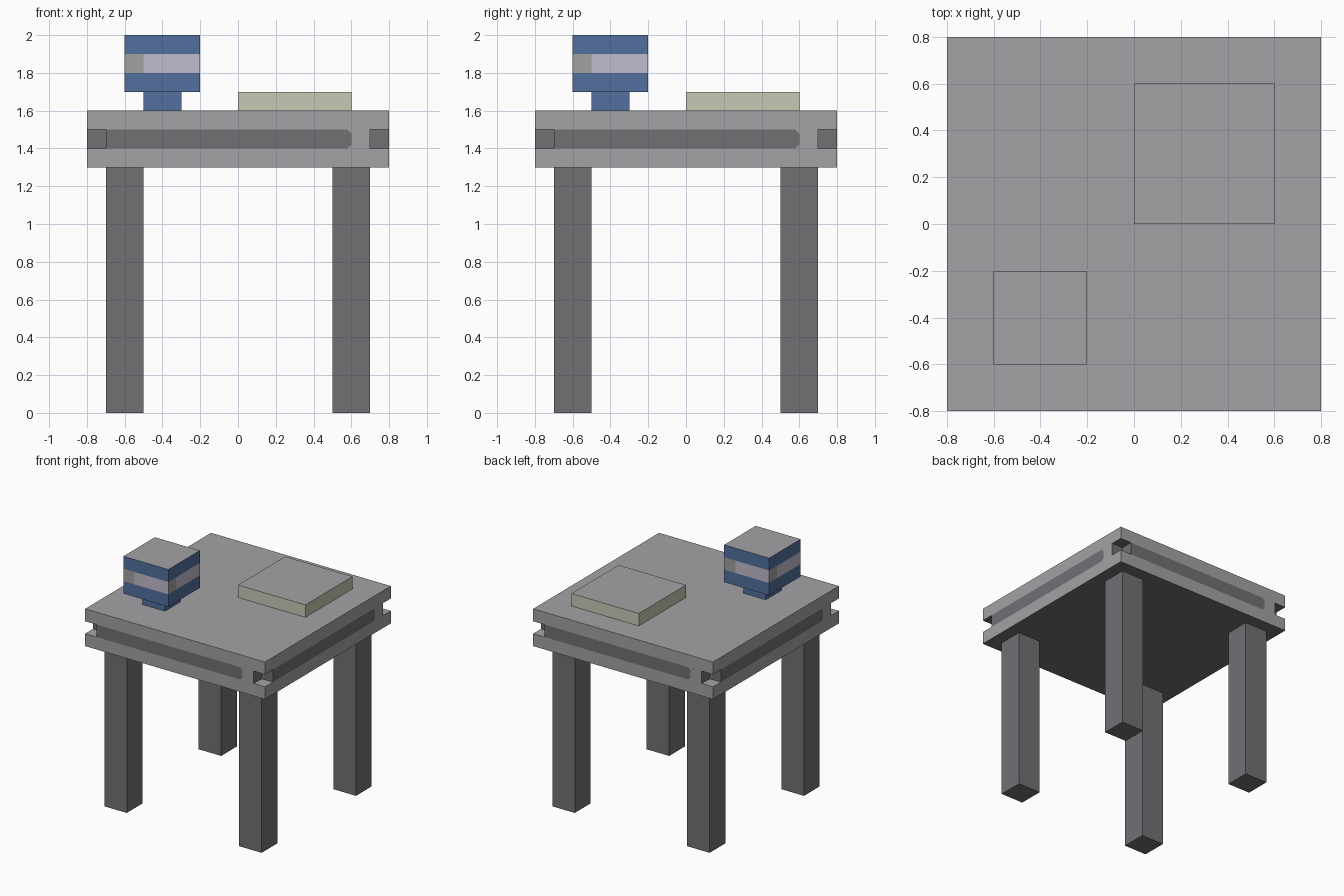
import bpy, bmesh
from mathutils import Matrix, Vector

if "Cube" in bpy.data.objects:
    bpy.data.objects.remove(bpy.data.objects["Cube"])


def srgb(r, g, b):
    def lin(c):
        c /= 255
        return c / 12.92 if c <= 0.04045 else ((c + 0.055) / 1.055) ** 2.4
    return (lin(r), lin(g), lin(b), 1)


COLOURS = {
    "light grey": srgb(163, 162, 166),
    "dark grey": srgb(113, 112, 116),
    "blue": srgb(82, 111, 159),
    "lavender": srgb(193, 187, 203),
    "warm grey": srgb(161, 162, 159),
    "cream": srgb(200, 200, 181),
}
NAMES = list(COLOURS)
MATS = []
for n in NAMES:
    m = bpy.data.materials.new(n)
    m.diffuse_color = COLOURS[n]
    m.use_nodes = True
    m.node_tree.nodes["Principled BSDF"].inputs["Base Color"].default_value = m.diffuse_color
    MATS.append(m)


class Part:
    """Square part built from walls repeated on four sides, plus flat caps."""

    def __init__(self, name, cx, cy):
        self.name, self.bm = name, bmesh.new()
        self.centre = Vector((cx, cy, 0))

    def face(self, pts, colour):
        f = self.bm.faces.new([self.bm.verts.new(p) for p in pts])
        f.material_index = NAMES.index(colour)

    def four(self, pts, colour):
        for k in range(4):
            rot = Matrix.Rotation(k * 1.5707963267949, 3, 'Z')
            self.face([rot @ Vector(p) + self.centre for p in pts], colour)

    def wall(self, d, outline, colour):
        self.four([(u, -d, z) for u, z in outline], colour)

    def band(self, d, u0, u1, z0, z1, colour):
        self.wall(d, [(u0, z0), (u1, z0), (u1, z1), (u0, z1)], colour)

    def cap(self, d, z, up, colour):
        pts = [(-d, -d, z), (d, -d, z), (d, d, z), (-d, d, z)]
        pts = pts if up else pts[::-1]
        self.face([Vector(p) + self.centre for p in pts], colour)

    def finish(self):
        bmesh.ops.remove_doubles(self.bm, verts=self.bm.verts, dist=1e-5)
        me = bpy.data.meshes.new(self.name)
        for m in MATS:
            me.materials.append(m)
        self.bm.to_mesh(me)
        self.bm.free()
        bpy.context.collection.objects.link(bpy.data.objects.new(self.name, me))


def block(name, cx, cy, d, z0, z1, side, top="light grey", bottom="dark grey"):
    p = Part(name, cx, cy)
    p.band(d, -d, d, z0, z1, side)
    p.cap(d, z1, True, top)
    p.cap(d, z0, False, bottom)
    p.finish()


# Table top: notched corners, dark stripe with a clipped end on each side
t = Part("table_top", 0, 0)
t.band(0.8, -0.8, 0.8, 1.3, 1.4, "light grey")
t.band(0.8, -0.8, 0.8, 1.5, 1.6, "light grey")
t.wall(0.8, [(-0.7, 1.4), (0.58, 1.4), (0.6, 1.42), (0.6, 1.48),
             (0.58, 1.5), (-0.7, 1.5)], "dark grey")
t.wall(0.8, [(0.6, 1.42), (0.6, 1.4), (0.7, 1.4), (0.7, 1.5),
             (0.6, 1.5), (0.6, 1.48)], "light grey")
for z in (1.4, 1.5):
    s = 0.02 if z == 1.4 else -0.02
    tri = [(0.58, z), (0.6, z), (0.6, z + s)]
    t.wall(0.8, tri if s > 0 else tri[::-1], "light grey")
# notch walls, floor and ceiling
t.band(0.7, 0.7, 0.8, 1.4, 1.5, "dark grey")
t.band(0.7, -0.8, -0.7, 1.4, 1.5, "dark grey")
corner = [(0.7, -0.8), (0.8, -0.8), (0.8, -0.7), (0.7, -0.7)]
t.four([(x, y, 1.4) for x, y in corner], "light grey")
t.four([(x, y, 1.5) for x, y in corner[::-1]], "dark grey")
t.cap(0.8, 1.6, True, "light grey")
t.cap(0.8, 1.3, False, "dark grey")
t.finish()

# Legs
for fy, sy in (("front", -1), ("back", 1)):
    for fx, sx in (("left", -1), ("right", 1)):
        block(f"{fy}_{fx}_leg", 0.6 * sx, 0.6 * sy, 0.1, 0, 1.3,
              "dark grey", "dark grey")

# Book
block("book", 0.3, 0.3, 0.3, 1.6, 1.7, "cream")

# Cup: foot, and a body with a two-tone band
block("cup_foot", -0.4, -0.4, 0.1, 1.6, 1.7, "blue")
c = Part("cup_body", -0.4, -0.4)
c.band(0.2, -0.2, 0.2, 1.7, 1.8, "blue")
c.band(0.2, -0.2, -0.1, 1.8, 1.9, "warm grey")
c.band(0.2, -0.1, 0.2, 1.8, 1.9, "lavender")
c.band(0.2, -0.2, 0.2, 1.9, 2.0, "blue")
c.cap(0.2, 2.0, True, "light grey")
c.cap(0.2, 1.7, False, "dark grey")
c.finish()
